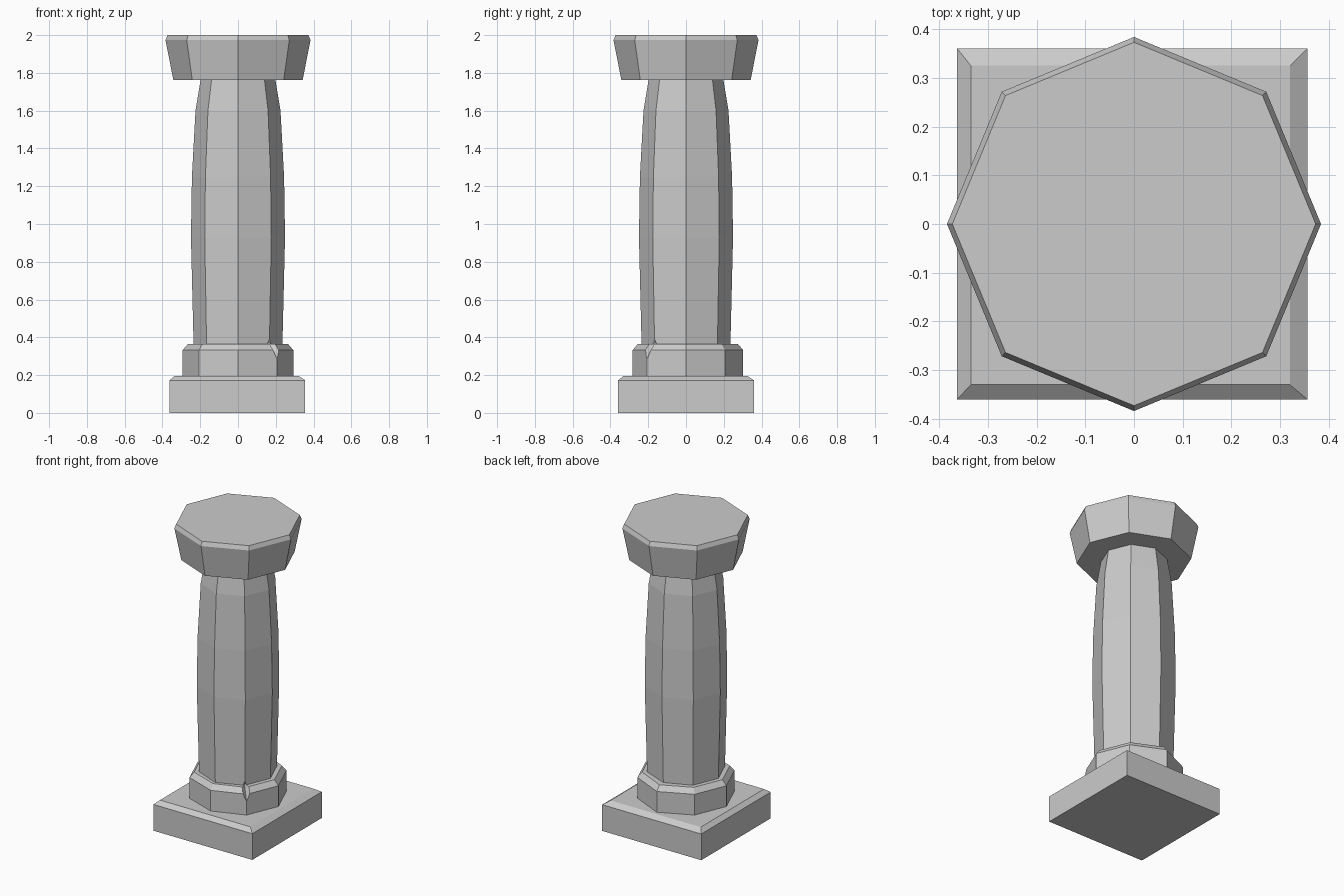
import bpy, bmesh
from math import cos, sin, radians

if "Cube" in bpy.data.objects:
    bpy.data.objects.remove(bpy.data.objects["Cube"])


def make_object(name, bm):
    bmesh.ops.recalc_face_normals(bm, faces=bm.faces)
    mesh = bpy.data.meshes.new(name)
    bm.to_mesh(mesh)
    bm.free()
    obj = bpy.data.objects.new(name, mesh)
    bpy.context.collection.objects.link(obj)
    return obj


def stack(name, rings):
    """Join successive closed rings of points and cap both ends."""
    bm = bmesh.new()
    loops = [[bm.verts.new(p) for p in ring] for ring in rings]
    n = len(loops[0])
    for a, b in zip(loops, loops[1:]):
        for i in range(n):
            j = (i + 1) % n
            bm.faces.new((a[i], a[j], b[j], b[i]))
    bm.faces.new(loops[0][::-1])
    bm.faces.new(loops[-1])
    return make_object(name, bm)


def octagon(r, z):
    return [(r * cos(radians(45 * i)), r * sin(radians(45 * i)), z) for i in range(8)]


def rectangle(x0, x1, y0, y1, z):
    return [(x0, y0, z), (x1, y0, z), (x1, y1, z), (x0, y1, z)]


# Square plinth with a chamfered top
stack("plinth", [
    rectangle(-0.363, 0.356, -0.36, 0.36, 0.0),
    rectangle(-0.363, 0.356, -0.36, 0.36, 0.172),
    rectangle(-0.335, 0.32, -0.33, 0.325, 0.196)])

# Octagonal base ring, slightly pushed back at the bulging rear
ring = stack("base_ring", [octagon(r, z) for r, z in
                           ((0.293, 0.19), (0.293, 0.332), (0.265, 0.365))])
for v in ring.data.vertices:
    if abs(v.co.x) < 0.01:
        v.co.y += 0.01

# Swelling octagonal shaft
shaft = stack("shaft", [octagon(r, z) for r, z in
                        ((0.235, 0.355), (0.249, 0.93), (0.244, 1.25),
                         (0.225, 1.6), (0.197, 1.77))])

# Flared capital with a small top chamfer
stack("capital", [octagon(r, z) for r, z in
                  ((0.342, 1.762), (0.384, 1.973), (0.373, 2.0))])

# Chip broken out of the front right corner of the ring and shaft foot
h = 0.207
chip = stack("chip_cutter", [
    [(h + 0.001 * cos(radians(a)), -h + 0.001 * sin(radians(a)), 0.285)
     for a in (-45, 45, 135, 225)],
    [(h + r * cos(radians(a)), -h + r * sin(radians(a)), 0.37)
     for a, r in ((-45, 0.06), (45, 0.045), (135, 0.075), (225, 0.045))],
    [(h + 0.001 * cos(radians(a)), -h + 0.001 * sin(radians(a)), 0.46)
     for a in (-45, 45, 135, 225)]])
chip.hide_render = True
chip.hide_viewport = True
for obj in (ring, shaft):
    mod = obj.modifiers.new("chip", 'BOOLEAN')
    mod.operation = 'DIFFERENCE'
    mod.object = chip
